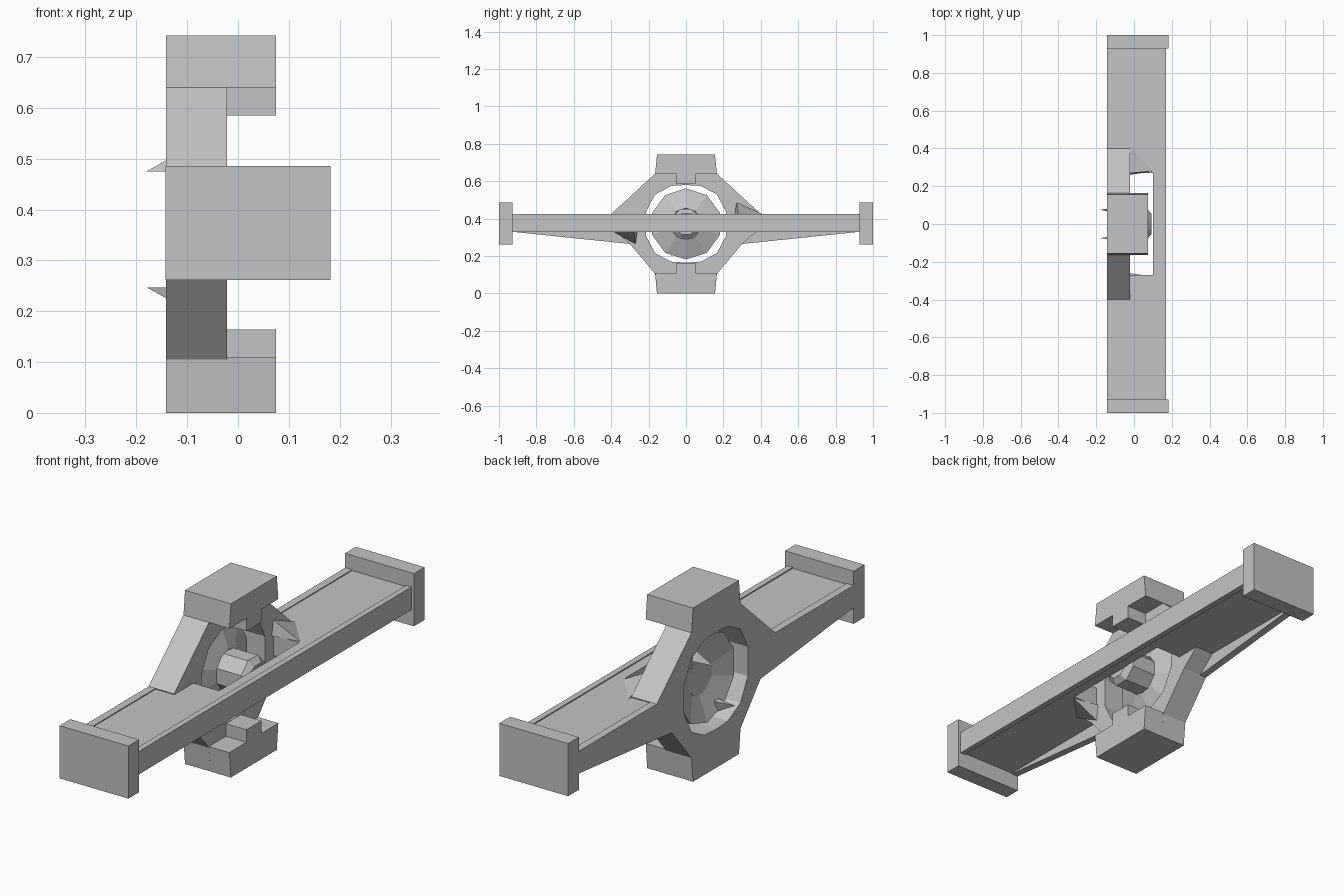
import bpy
import bmesh
from math import tau, cos, sin

old = bpy.data.objects.get("Cube")
if old:
    bpy.data.objects.remove(old, do_unlink=True)

steel = bpy.data.materials.new("plain grey steel")
steel.use_nodes = True
grey = (0.55, 0.55, 0.55, 1)
steel.diffuse_color = grey
steel.node_tree.nodes["Principled BSDF"].inputs["Base Color"].default_value = grey

MID = 0.372  # height of the axle centre line


def finish(name, bm):
    bmesh.ops.recalc_face_normals(bm, faces=bm.faces)
    mesh = bpy.data.meshes.new(name)
    bm.to_mesh(mesh)
    bm.free()
    mesh.materials.append(steel)
    obj = bpy.data.objects.new(name, mesh)
    bpy.context.collection.objects.link(obj)
    return obj


def mirror_y(obj):
    mod = obj.modifiers.new("Mirror", "MIRROR")
    mod.use_axis = (False, True, False)
    return obj


def extrude_x(name, outline, x0, x1):
    """Extrude a (y, z) outline along x."""
    bm = bmesh.new()
    face = bm.faces.new([bm.verts.new((x0, y, z)) for y, z in outline])
    new = bmesh.ops.extrude_face_region(bm, geom=[face])["geom"]
    bmesh.ops.translate(bm, vec=(x1 - x0, 0, 0),
                        verts=[v for v in new if isinstance(v, bmesh.types.BMVert)])
    # keep the cap that the extrusion may drop
    edges = [e for e in bm.edges if e.is_boundary]
    if edges:
        bmesh.ops.holes_fill(bm, edges=edges)
    return finish(name, bm)


def box(name, x0, x1, y0, y1, z0, z1):
    return extrude_x(name, [(y0, z0), (y1, z0), (y1, z1), (y0, z1)], x0, x1)


def hull(name, points):
    bm = bmesh.new()
    verts = [bm.verts.new(p) for p in points]
    bmesh.ops.convex_hull(bm, input=verts)
    return finish(name, bm)


def revolve_x(name, profile, sides):
    """Spin an (x, radius) loop around the hub axis."""
    bm = bmesh.new()
    rings = [[bm.verts.new((x, r * cos(tau * (i + 0.5) / sides),
                            MID + r * sin(tau * (i + 0.5) / sides)))
              for x, r in profile] for i in range(sides)]
    n = len(profile)
    for i in range(sides):
        a, b = rings[i], rings[(i + 1) % sides]
        for j in range(n):
            k = (j + 1) % n
            bm.faces.new((a[j], a[k], b[k], b[j]))
    bmesh.ops.remove_doubles(bm, verts=bm.verts, dist=0.0001)
    return finish(name, bm)


# Thin rear plate with tapered arms, and the thicker octagonal ring before it
top = [(0, .742), (.155, .742), (.165, .64), (.4, .425)]
bottom = [(.3, .265), (.165, .105), (.155, 0), (0, 0)]
inner = [(0, .165), (.08, .17), (.165, .215), (.215, .31),
         (.215, .435), (.165, .53), (.08, .575), (0, .58)]
arm_end = [(.93, .425), (.93, .33)]
mirror_y(extrude_x("rear_plate", top + arm_end + bottom + inner, -.142, -.11))
mirror_y(extrude_x("ring", top + [(.38, .333)] + bottom + inner, -.11, -.022))

# Beam decks, front rail and end plates
mirror_y(box("beam_deck", -.11, .1, .27, .93, .333, .421))
box("rail_body", .1, .145, -.93, .93, .333, .421)
box("front_rail", .145, .17, -.93, .93, .328, .426)
mirror_y(box("end_plate", -.143, .182, .928, 1, .261, .486))

# Upper and lower mounting blocks with stepped tabs
extrude_x("upper_block", [(-.165, .64), (.165, .64), (.155, .742), (-.155, .742)], -.022, .075)
extrude_x("lower_block", [(-.155, 0), (.155, 0), (.165, .11), (-.165, .11)], -.022, .075)
box("upper_tab", -.022, .075, -.05, .05, .585, .64)
box("lower_tab", -.022, .075, -.05, .05, .11, .164)

# Gussets between the ring and the beam
hull("upper_gusset", [(-.022, .42, .42), (.1, .28, .42), (-.022, .26, .42), (-.022, .27, .485)])
hull("lower_gusset", [(-.022, -.4, .335), (.1, -.28, .335), (-.022, -.26, .335), (-.022, -.27, .265)])

# Shallow gear disc and hub in the ring
revolve_x("gear_disc", [(-.1, .19), (-.085, .19), (-.045, .085), (-.06, .07)], 10)
revolve_x("hub", [(-.065, 0), (-.065, .085), (.07, .085), (.092, .06), (.092, 0)], 8)

# Small pointed teeth behind the ring
for label, y, z, way in (("upper", .075, .475, 1), ("lower", -.075, .247, -1)):
    hull(label + "_tooth", [(-.18, y, z), (-.09, y - .015, z), (-.09, y + .015, z),
                            (-.09, y, z + .05 * way)])
